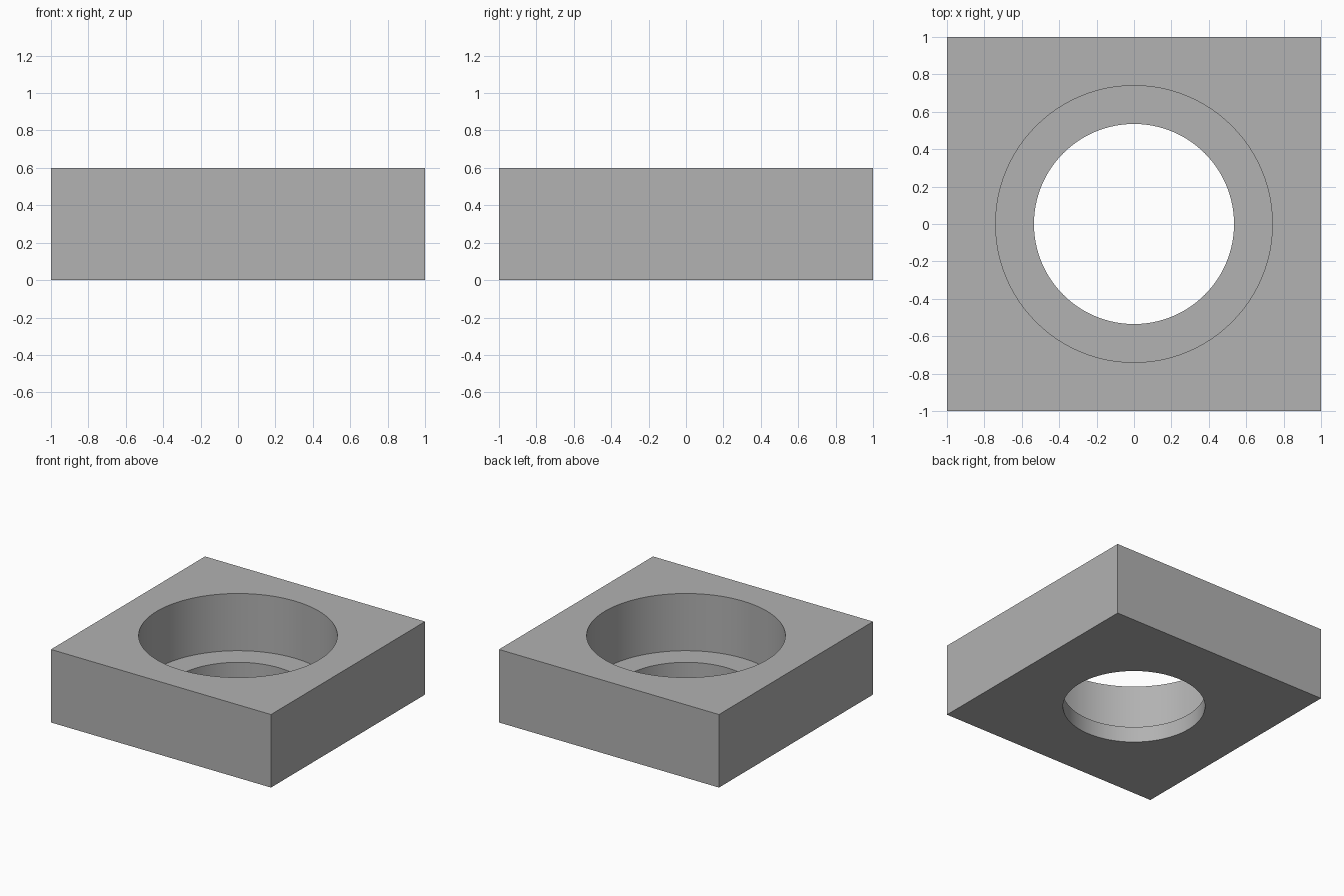
import bpy
import math

cube = bpy.data.objects.get("Cube")
if cube:
    bpy.data.objects.remove(cube, do_unlink=True)

HEIGHT = 0.6
LEDGE_Z = 0.13

# Single grey material
grey = bpy.data.materials.new("plain_grey")
grey.use_nodes = True
colour = (0.445, 0.445, 0.445, 1)
grey.diffuse_color = colour
grey.node_tree.nodes["Principled BSDF"].inputs["Base Color"].default_value = colour

# Square block
bpy.ops.mesh.primitive_cube_add(size=2, location=(0, 0, HEIGHT / 2))
block = bpy.context.object
block.name = "counterbored_block"
block.scale.z = HEIGHT / 2
bpy.ops.object.transform_apply(location=True, rotation=False, scale=True)
block.data.materials.append(grey)


def bore(name, radius, bottom, top):
    """Cut a vertical round hole between two heights."""
    bpy.ops.mesh.primitive_cylinder_add(
        vertices=96, radius=radius, depth=top - bottom,
        location=(0, 0, (top + bottom) / 2))
    cutter = bpy.context.object
    cutter.name = name
    cutter.data.materials.append(grey)
    bpy.context.view_layer.objects.active = block
    cut = block.modifiers.new(name, 'BOOLEAN')
    cut.operation = 'DIFFERENCE'
    cut.solver = 'EXACT'
    cut.object = cutter
    bpy.ops.object.modifier_apply(modifier=cut.name)
    bpy.data.objects.remove(cutter, do_unlink=True)


# Wide recess from the top, then the narrower through hole
bore("wide_recess", 0.74, LEDGE_Z, HEIGHT + 0.2)
bore("through_hole", 0.535, -0.2, HEIGHT + 0.1)

# Smooth bore walls, sharp rims and corners
bpy.ops.object.select_all(action='DESELECT')
block.select_set(True)
bpy.context.view_layer.objects.active = block
bpy.ops.object.shade_smooth_by_angle(angle=math.radians(30))
